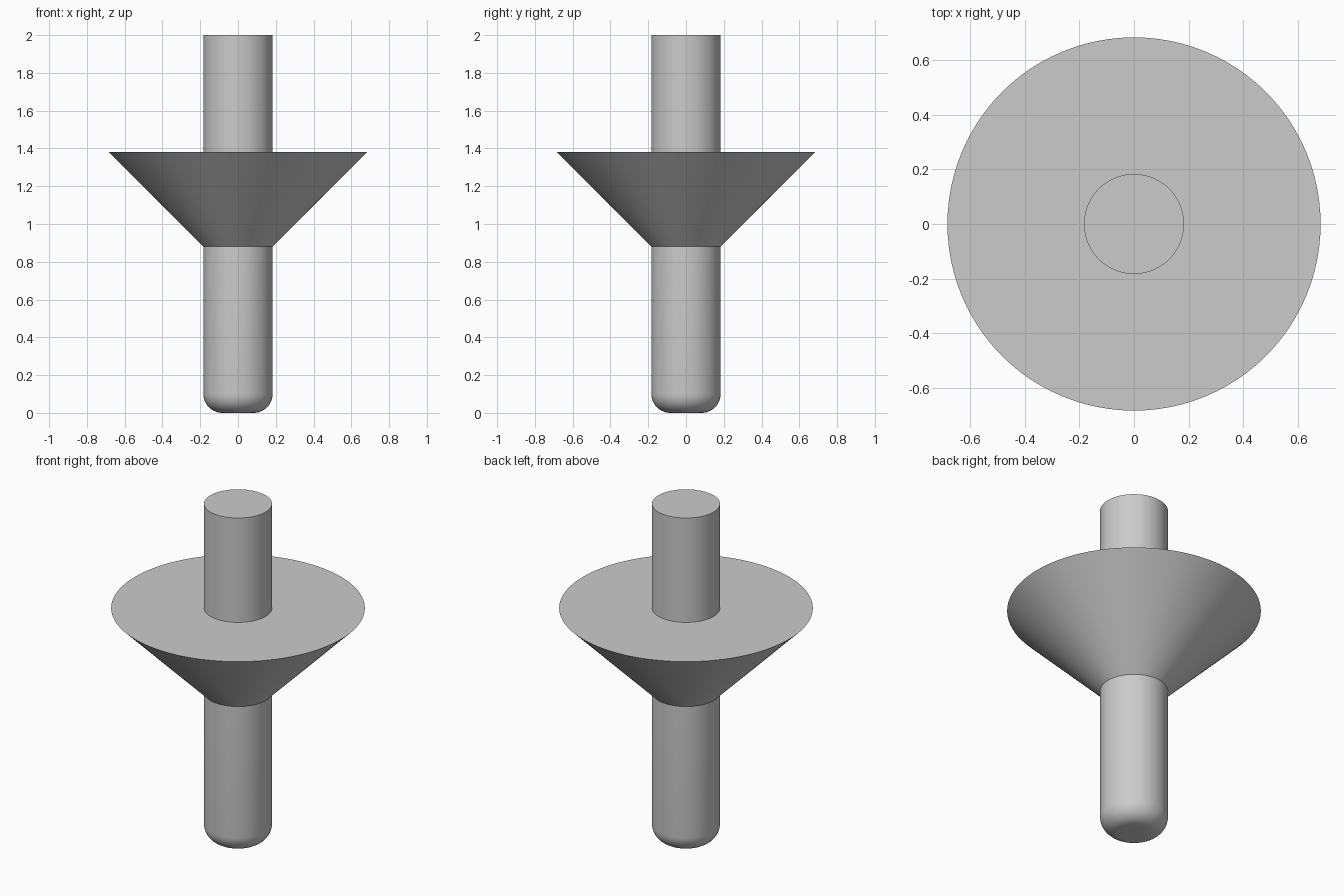
import bpy
import bmesh
from math import pi, sin, cos, radians
from mathutils import Vector

SEGMENTS = 96
SHAFT_R, COLLAR_R, FILLET = 0.183, 0.683, 0.1
COLLAR_LOW, COLLAR_HIGH, TOP = 0.88, 1.38, 2.0

cube = bpy.data.objects.get("Cube")
if cube:
    bpy.data.objects.remove(cube, do_unlink=True)

# Plain grey material
grey = bpy.data.materials.new("light_grey")
grey.use_nodes = True
colour = (0.6, 0.6, 0.6, 1)
grey.diffuse_color = colour
grey.node_tree.nodes["Principled BSDF"].inputs["Base Color"].default_value = colour


def revolve(name, profile):
    """Turn an (r, z) profile about the z axis into a smooth solid."""
    bm = bmesh.new()
    verts = [bm.verts.new(Vector((r, 0, z))) for r, z in profile]
    edges = [bm.edges.new(pair) for pair in zip(verts, verts[1:])]
    bmesh.ops.spin(bm, geom=verts + edges, cent=(0, 0, 0), axis=(0, 0, 1),
                   angle=2 * pi, steps=SEGMENTS, use_merge=True)
    bmesh.ops.remove_doubles(bm, verts=bm.verts, dist=0.0001)
    bmesh.ops.recalc_face_normals(bm, faces=bm.faces)
    mesh = bpy.data.meshes.new(name)
    bm.to_mesh(mesh)
    bm.free()
    mesh.materials.append(grey)
    obj = bpy.data.objects.new(name, mesh)
    bpy.context.collection.objects.link(obj)
    bpy.ops.object.select_all(action="DESELECT")
    obj.select_set(True)
    bpy.context.view_layer.objects.active = obj
    bpy.ops.object.shade_smooth_by_angle(angle=radians(30))
    return obj


# Rounded foot of the shaft
steps = 10
foot = [(SHAFT_R - FILLET + FILLET * sin(a), FILLET - FILLET * cos(a))
        for a in (i * pi / 2 / steps for i in range(steps + 1))]

# Shaft with flared collar, turned as one solid
revolve("shaft_with_conical_collar", [(0, 0)] + foot + [
    (SHAFT_R, COLLAR_LOW),
    (COLLAR_R, COLLAR_HIGH),
    (SHAFT_R, COLLAR_HIGH),
    (SHAFT_R, TOP),
    (0, TOP),
])
